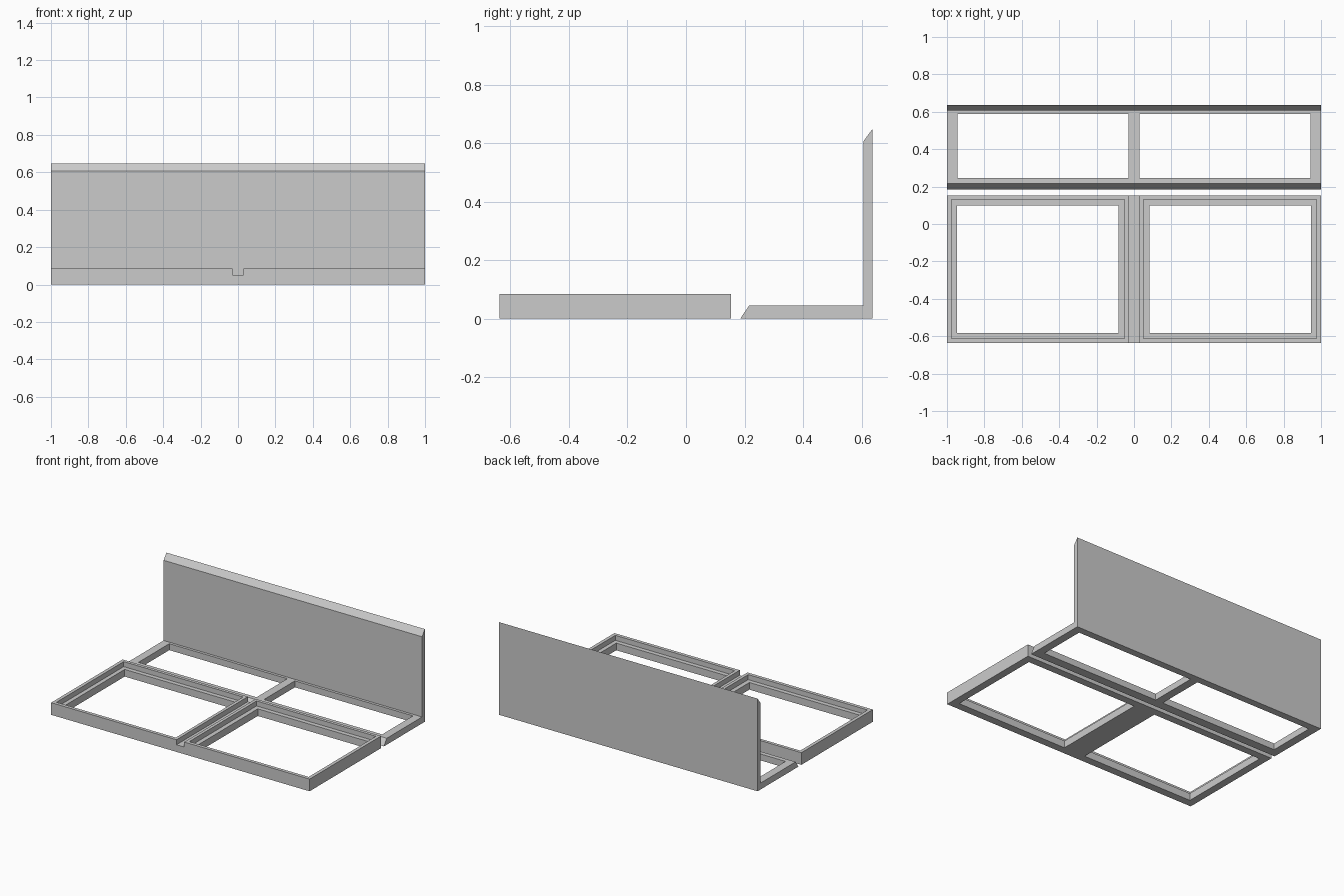
import bpy
import bmesh

cube = bpy.data.objects.get("Cube")
if cube:
    bpy.data.objects.remove(cube, do_unlink=True)

# Single plain grey finish
grey = bpy.data.materials.new("light_grey")
grey.use_nodes = True
colour = (0.6, 0.6, 0.6, 1)
grey.diffuse_color = colour
grey.node_tree.nodes["Principled BSDF"].inputs["Base Color"].default_value = colour


def extrude_profile(name, profile, half_width=1.0):
    """Extrude a (y, z) profile along x."""
    bm = bmesh.new()
    face = bm.faces.new([bm.verts.new((-half_width, y, z)) for y, z in profile])
    result = bmesh.ops.extrude_face_region(bm, geom=[face])
    moved = [v for v in result["geom"] if isinstance(v, bmesh.types.BMVert)]
    bmesh.ops.translate(bm, verts=moved, vec=(2 * half_width, 0, 0))
    bmesh.ops.recalc_face_normals(bm, faces=bm.faces)
    mesh = bpy.data.meshes.new(name)
    bm.to_mesh(mesh)
    bm.free()
    mesh.materials.append(grey)
    obj = bpy.data.objects.new(name, mesh)
    bpy.context.collection.objects.link(obj)
    return obj


def cut_box(obj, x, y, z):
    """Subtract a box given by its (low, high) range on each axis."""
    profile = [(y[0], z[0]), (y[1], z[0]), (y[1], z[1]), (y[0], z[1])]
    cutter = extrude_profile("cutter", profile, (x[1] - x[0]) / 2)
    cutter.location.x = (x[0] + x[1]) / 2
    cutter.hide_render = True
    bpy.context.view_layer.update()
    mod = obj.modifiers.new("cut", "BOOLEAN")
    mod.operation = "DIFFERENCE"
    mod.solver = "EXACT"
    mod.object = cutter
    bpy.context.view_layer.objects.active = obj
    bpy.ops.object.modifier_apply(modifier=mod.name)
    bpy.data.objects.remove(cutter, do_unlink=True)


def mirrored(low, high):
    return (low, high), (-high, -low)


THROUGH = (-0.1, 0.2)
RECESS = (0.05, 0.2)

# Front twin frame: central channel, stepped ledges and openings
front_frame = extrude_profile(
    "front_twin_frame",
    [(-0.637, 0), (0.153, 0), (0.153, 0.085), (-0.637, 0.085)])
cut_box(front_frame, (-0.03, 0.03), (-0.8, 0.3), RECESS)
for span in mirrored(0.052, 0.976):
    cut_box(front_frame, span, (-0.613, 0.131), RECESS)
for span in mirrored(0.083, 0.947):
    cut_box(front_frame, span, (-0.582, 0.1), THROUGH)

# Rear frame and upright back panel share one mitred L-shaped section
rear_frame = extrude_profile(
    "rear_frame_with_back_panel",
    [(0.185, 0), (0.637, 0), (0.637, 0.648), (0.606, 0.606),
     (0.606, 0.045), (0.216, 0.045)])
for span in mirrored(0.029, 0.943):
    cut_box(rear_frame, span, (0.247, 0.587), THROUGH)
